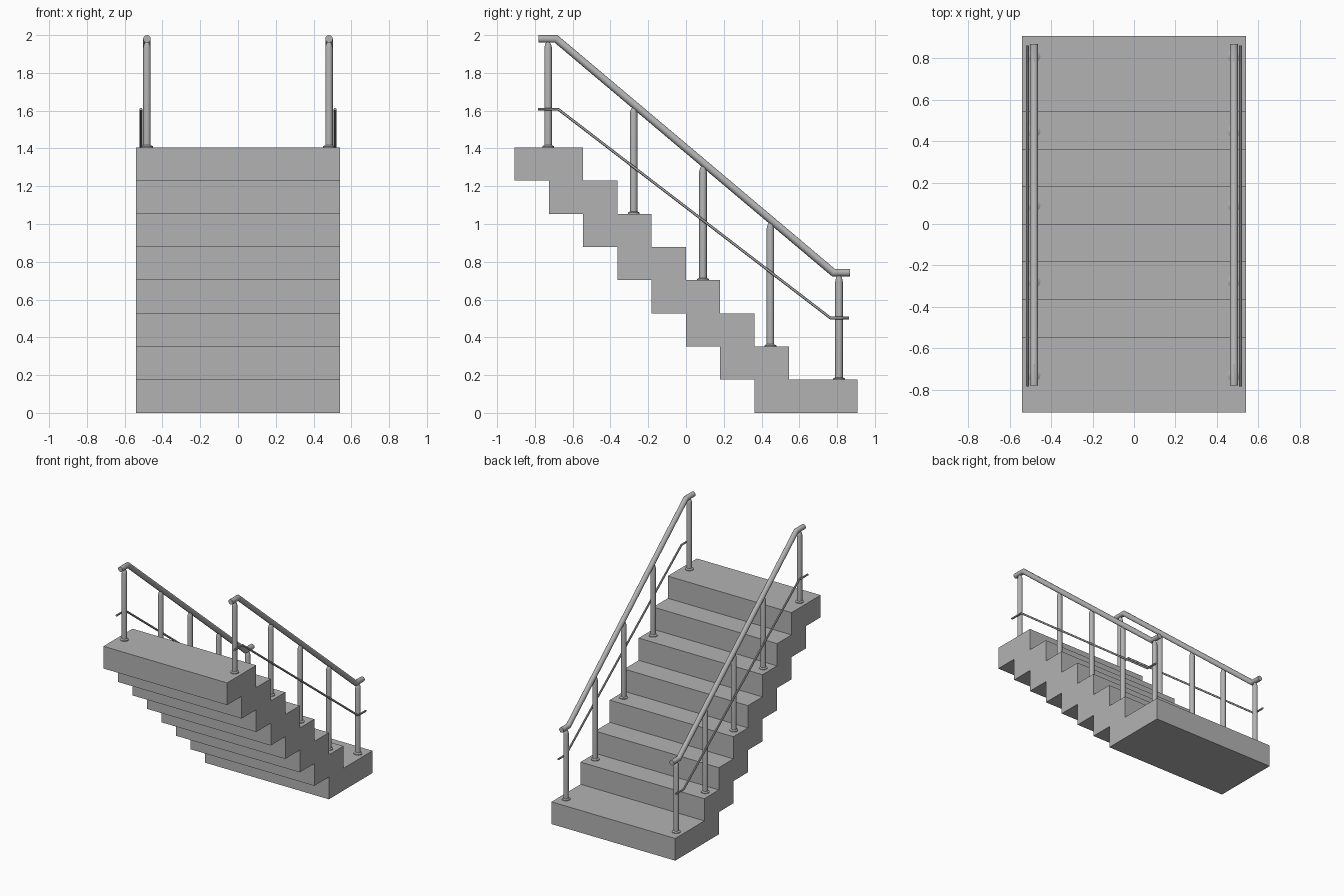
import bpy, bmesh, math
from mathutils import Vector

cube = bpy.data.objects.get("Cube")
if cube:
    bpy.data.objects.remove(cube, do_unlink=True)

grey = bpy.data.materials.new("plain grey")
grey.use_nodes = True
colour = (0.45, 0.45, 0.45, 1)
grey.diffuse_color = colour
grey.node_tree.nodes["Principled BSDF"].inputs["Base Color"].default_value = colour

STEPS, RISE, RUN = 8, 0.1757, 0.1815
HALF_W, HALF_L = 0.541, 0.907
RAIL_X, BAR_X = 0.482, 0.514


def finish(name, bm, smooth=True):
    bmesh.ops.recalc_face_normals(bm, faces=bm.faces)
    mesh = bpy.data.meshes.new(name)
    bm.to_mesh(mesh)
    bm.free()
    mesh.materials.append(grey)
    if smooth:
        mesh.shade_smooth()
        mesh.set_sharp_from_angle(angle=math.radians(35))
    obj = bpy.data.objects.new(name, mesh)
    bpy.context.collection.objects.link(obj)
    return obj


def skin(bm, rings):
    """Join successive rings of vertices and cap both ends."""
    n = len(rings[0])
    for a, b in zip(rings, rings[1:]):
        for i in range(n):
            j = (i + 1) % n
            bm.faces.new((a[i], a[j], b[j], b[i]))
    bm.faces.new(rings[0])
    bm.faces.new(rings[-1])


def tube(name, x, path, radius, sides=16):
    """Round bar with mitred bends along a (y, z) path."""
    bm = bmesh.new()
    pts = [Vector((x, y, z)) for y, z in path]
    rings = []
    for k, p in enumerate(pts):
        before = (p - pts[k - 1]).normalized() if k else None
        after = (pts[k + 1] - p).normalized() if k < len(pts) - 1 else None
        d1, d2 = before or after, after or before
        t = (d1 + d2).normalized()
        across = Vector((0, -t.z, t.y)) / t.dot(d1)
        angles = [math.tau * i / sides for i in range(sides)]
        rings.append([bm.verts.new(p + radius * (Vector((math.cos(a), 0, 0))
                                                 + across * math.sin(a))) for a in angles])
    skin(bm, rings)
    return finish(name, bm)


def post(name, x, y, base, top, sides=16):
    """Turned post with a floor flange and a narrowed neck."""
    h = top - base
    profile = [(0.031, 0), (0.031, 0.006), (0.02, 0.012), (0.02, h - 0.035),
               (0.016, h - 0.018), (0.01, h - 0.006), (0.01, h)]
    bm = bmesh.new()
    angles = [math.tau * i / sides for i in range(sides)]
    skin(bm, [[bm.verts.new((x + r * math.cos(a), y + r * math.sin(a), base + z))
               for a in angles] for r, z in profile])
    return finish(name, bm)


# Stair flight: stepped profile extruded across the width
upper, lower = [(HALF_L, 0)], []
for i in range(STEPS):
    front = HALF_L if i == 0 else HALF_L - RUN * (i + 1)
    if i:
        upper.append((front, i * RISE))
    upper.append((front, (i + 1) * RISE))
    back = HALF_L - RUN * (i + 3)
    lower += [(back, i * RISE), (back, (i + 1) * RISE)]
bm = bmesh.new()
outline = upper + lower[::-1]
face = bm.faces.new([bm.verts.new((-HALF_W, y, z)) for y, z in outline])
extruded = bmesh.ops.extrude_face_region(bm, geom=[face])["geom"]
bmesh.ops.translate(bm, vec=(2 * HALF_W, 0, 0),
                    verts=[v for v in extruded if isinstance(v, bmesh.types.BMVert)])
finish("stair_flight", bm, smooth=False)

# Railings on both sides
rail_path = [(-0.78, 1.98), (-0.688, 1.98), (0.78, 0.743), (0.867, 0.743)]
bar_path = [(-0.784, 1.608), (-0.677, 1.608), (0.765, 0.502), (0.862, 0.502)]
post_spots = [(-0.73, 8), (-0.277, 6), (0.09, 4), (0.447, 2), (0.81, 1)]


def rail_height(y):
    (y0, z0), (y1, z1) = rail_path[1:3]
    t = min(max((y - y0) / (y1 - y0), 0), 1)
    return z0 + t * (z1 - z0)


for side, s in (("left", 1), ("right", -1)):
    tube(side + "_handrail", s * RAIL_X, rail_path, 0.02)
    tube(side + "_lower_bar", s * BAR_X, bar_path, 0.0075, 10)
    for n, (y, step) in enumerate(post_spots, 1):
        post(f"{side}_post_{n}", s * RAIL_X, y, step * RISE, rail_height(y) - 0.012)
